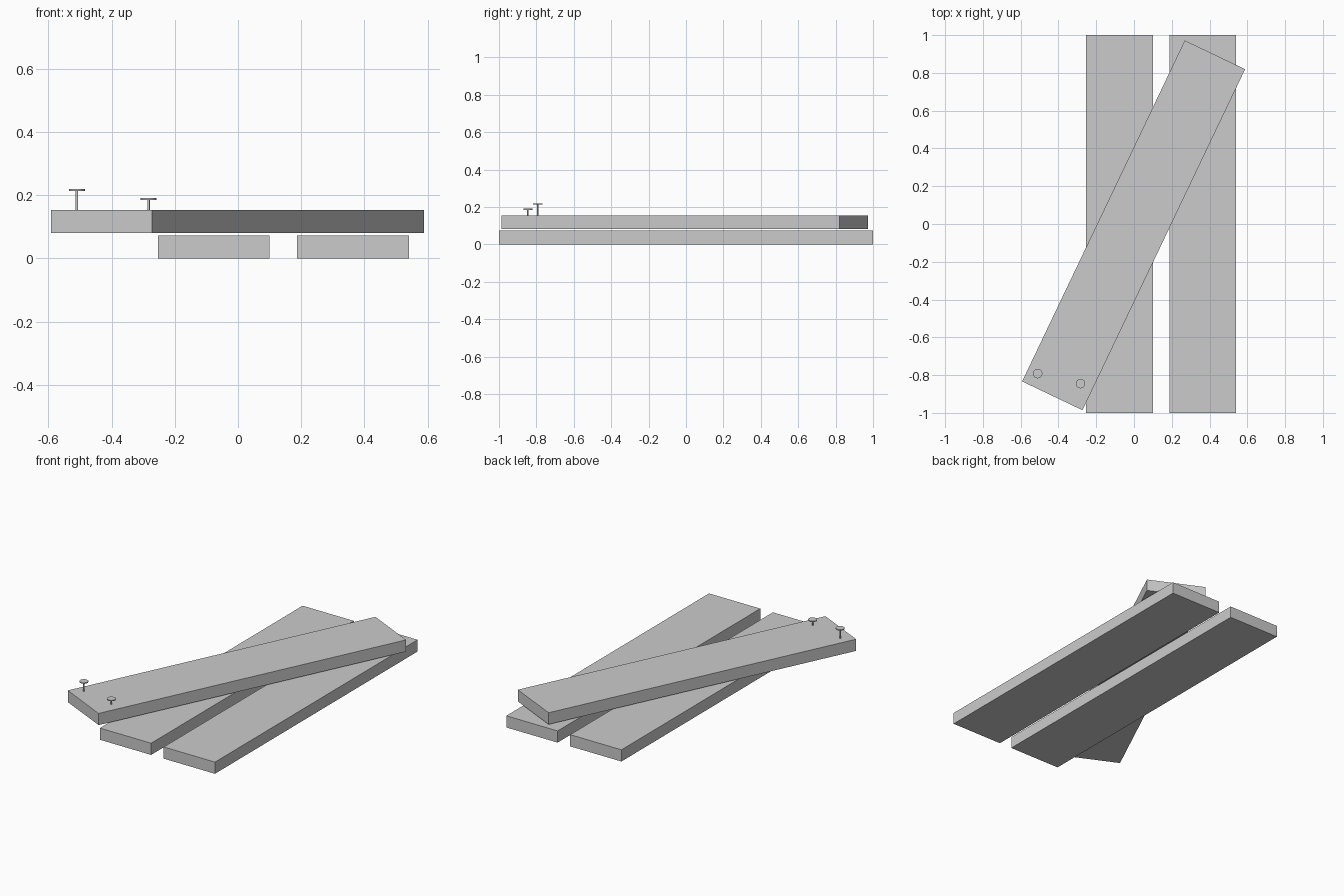
import bpy, bmesh, math
from mathutils import Matrix

if "Cube" in bpy.data.objects:
    bpy.data.objects.remove(bpy.data.objects["Cube"])

W, L, T = 0.354, 2.0, 0.073


def make_object(name, bm):
    mesh = bpy.data.meshes.new(name)
    bm.to_mesh(mesh)
    bm.free()
    obj = bpy.data.objects.new(name, mesh)
    bpy.context.collection.objects.link(obj)
    return obj


def plank(name, x, y, z, angle=0):
    bm = bmesh.new()
    bmesh.ops.create_cube(bm, size=1, matrix=Matrix.Diagonal((W, L, T, 1)))
    obj = make_object(name, bm)
    obj.location = (x, y, z + T / 2)
    obj.rotation_euler.z = math.radians(angle)


def nail(name, x, y, top):
    bm = bmesh.new()
    # shank runs down into the plank, flat round head on top
    for radius, z0, z1 in ((0.004, 0.125, top - 0.004), (0.025, top - 0.006, top)):
        bmesh.ops.create_cone(bm, cap_ends=True, segments=24, radius1=radius,
                              radius2=radius, depth=z1 - z0,
                              matrix=Matrix.Translation((x, y, (z0 + z1) / 2)))
    obj = make_object(name, bm)
    bpy.context.view_layer.objects.active = obj
    obj.select_set(True)
    bpy.ops.object.shade_smooth_by_angle()
    obj.select_set(False)


# Two parallel planks on the ground
plank("lower_plank_left", -0.077, 0, 0)
plank("lower_plank_right", 0.364, 0, 0)
# Plank lying diagonally across them
plank("upper_plank", -0.002, -0.007, 0.081, -25.5)
# Nails standing proud of the upper plank
nail("nail_tall", -0.51, -0.792, 0.219)
nail("nail_short", -0.283, -0.845, 0.191)
